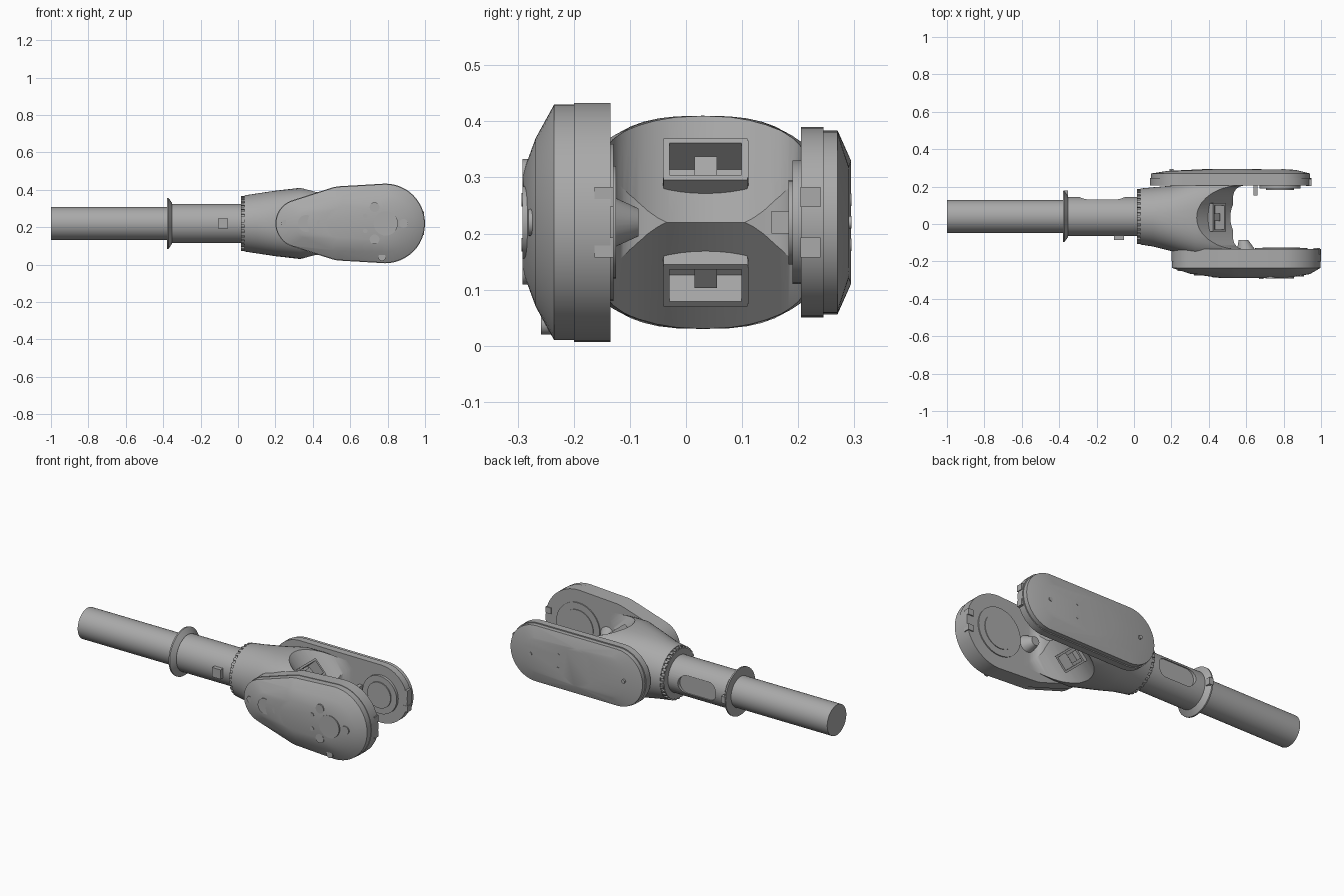
import bpy, bmesh, math
from mathutils import Matrix, Vector

if "Cube" in bpy.data.objects:
    bpy.data.objects.remove(bpy.data.objects["Cube"], do_unlink=True)

grey = bpy.data.materials.new("metal grey")
grey.use_nodes = True
grey.diffuse_color = (0.4, 0.4, 0.4, 1)
grey.node_tree.nodes["Principled BSDF"].inputs["Base Color"].default_value = (0.4, 0.4, 0.4, 1)

AY, AZ = 0.04, 0.22   # axis of the shaft


def finish(bm, name):
    bmesh.ops.recalc_face_normals(bm, faces=bm.faces)
    me = bpy.data.meshes.new(name)
    bm.to_mesh(me)
    bm.free()
    me.materials.append(grey)
    ob = bpy.data.objects.new(name, me)
    bpy.context.collection.objects.link(ob)
    return ob


def loft(name, rings, cap=True):
    """Skin a list of equal-length closed rings."""
    bm = bmesh.new()
    rows = [[bm.verts.new(p) for p in ring] for ring in rings]
    n = len(rows[0])
    for a, b in zip(rows, rows[1:]):
        for i in range(n):
            bm.faces.new((a[i], a[(i + 1) % n], b[(i + 1) % n], b[i]))
    if cap:
        bm.faces.new(rows[0])
        bm.faces.new(rows[-1])
    else:
        for i in range(n):
            a, b = rows[-1], rows[0]
            bm.faces.new((a[i], a[(i + 1) % n], b[(i + 1) % n], b[i]))
    return finish(bm, name)


def oval(x, cy, ry, rz, power=2, n=48):
    """Superellipse ring across the x axis."""
    pts = []
    for i in range(n):
        c, s = math.cos(math.tau * i / n), math.sin(math.tau * i / n)
        pts.append((x, cy + ry * math.copysign(abs(c) ** (2 / power), c),
                    AZ + rz * math.copysign(abs(s) ** (2 / power), s)))
    return pts


def turned(name, profile, closed=False):
    return loft(name, [oval(x, AY, r, r) for x, r in profile], not closed)


def hull(name, circles, n=48):
    """Convex shell round circles (x, radius, y) facing the y axis."""
    bm = bmesh.new()
    for x, r, y in circles:
        for i in range(n):
            a = math.tau * i / n
            bm.verts.new((x + r * math.cos(a), y, AZ + r * math.sin(a)))
    res = bmesh.ops.convex_hull(bm, input=bm.verts)
    junk = [v for v in bm.verts if not v.link_faces]
    bmesh.ops.delete(bm, geom=junk, context='VERTS')
    bmesh.ops.dissolve_limit(bm, angle_limit=0.01, verts=bm.verts, edges=bm.edges)
    return finish(bm, name)


def box(name, centre, size, rot=None):
    bm = bmesh.new()
    bmesh.ops.create_cube(bm, size=1)
    m = Matrix.Translation(centre) @ (rot or Matrix()) @ Matrix.Diagonal((*size, 1))
    bmesh.ops.transform(bm, matrix=m, verts=bm.verts)
    return finish(bm, name)


def disc(name, x, z, r, y0, y1, n=32):
    bm = bmesh.new()
    bmesh.ops.create_cone(bm, cap_ends=True, segments=n, radius1=r, radius2=r, depth=abs(y1 - y0))
    m = Matrix.Translation((x, (y0 + y1) / 2, z)) @ Matrix.Rotation(math.pi / 2, 4, 'X')
    bmesh.ops.transform(bm, matrix=m, verts=bm.verts)
    return finish(bm, name)


def cut(ob, cutter):
    mod = ob.modifiers.new("cut", 'BOOLEAN')
    mod.operation, mod.solver, mod.object = 'DIFFERENCE', 'EXACT', cutter
    bpy.context.view_layer.update()
    bpy.context.view_layer.objects.active = ob
    bpy.ops.object.modifier_apply(modifier=mod.name)
    bpy.data.objects.remove(cutter, do_unlink=True)


# Shaft, flared collar and sleeve
turned("shaft", [(-1, 0.088), (-0.34, 0.088)])
turned("collar", [(-0.38, 0.088), (-0.38, 0.137), (-0.372, 0.137), (-0.352, 0.108), (-0.352, 0.088)], True)
sleeve = turned("sleeve", [(-0.365, 0.105), (0.04, 0.105)])
cut(sleeve, hull("window_cutter", [(x, 0.052, y) for x in (-0.24, -0.1) for y in (0.125, 0.3)]))
box("collar_tab", (-0.365, 0.165, AZ), (0.026, 0.03, 0.04))
box("sleeve_button", (-0.08, -0.072, AZ), (0.055, 0.026, 0.055))

# Toothed ring
turned("ring", [(0.015, 0.1), (0.015, 0.14), (0.045, 0.14), (0.045, 0.1)], True)
for i in range(32):
    a = math.tau * i / 32
    box("ring_tooth", (0.03, AY + 0.141 * math.cos(a), AZ + 0.141 * math.sin(a)),
        (0.026, 0.014, 0.015), Matrix.Rotation(a, 4, 'X'))

# Yoke body, swelling out from the ring towards the arms
body = loft("yoke_body", [oval(*s) for s in (
    (0.035, 0.04, 0.15, 0.15, 2), (0.1, 0.038, 0.158, 0.16, 2),
    (0.2, 0.03, 0.175, 0.175, 2.3), (0.33, 0.03, 0.215, 0.19, 2.7),
    (0.42, 0.03, 0.222, 0.18, 3), (0.62, 0.03, 0.222, 0.163, 3))])

# Saddle between the arms: a waisted slot plus a flat-bottomed slot
IN_F, IN_B = -0.135, 0.205
MID, HALF = (IN_F + IN_B) / 2, (IN_B - IN_F) / 2


def slot(z, nose, corner):
    pts = [(1.2, IN_F, z), (1.2, IN_B, z)]
    for i in range(25):
        a = math.pi / 2 - math.pi * i / 24
        side = math.copysign(HALF - corner, math.sin(a)) if i != 12 else 0
        pts.append((nose + corner * (1 - math.cos(a)), MID + side + corner * math.sin(a), z))
    return pts


cut(body, loft("saddle_cutter", [slot(AZ + d, 0.515 - 0.95 * abs(d), HALF) for d in (-0.3, 0, 0.3)]))
cut(body, loft("flat_cutter", [slot(AZ + d, 0.53, 0.06) for d in (-0.31, 0.31)]))

# Latch pockets above and below the middle of the saddle
for s in (1, -1):
    tilt = Matrix.Rotation(-s * 0.75, 4, 'Y')

    def at(u, y, w):
        return Vector((0.435, MID + y, AZ + s * 0.092)) + tilt.to_3x3() @ Vector((u, 0, w))

    cut(body, box("pocket_cutter", at(0.01, 0, 0), (0.1, 0.13, 0.08), tilt))
    for e in (-1, 1):
        box("pocket_rail", at(0.0, 0, e * 0.045), (0.06, 0.15, 0.012), tilt)
        box("pocket_side", at(0.0, e * 0.07, 0), (0.06, 0.012, 0.09), tilt)
    box("latch_block", at(-0.015, 0, 0), (0.05, 0.04, 0.05), tilt)

# Front arm with its faceted domed cover
FRONT = ((0.33, 0.13), (0.56, 0.2), (0.787, 0.213))
hull("front_arm", [(x, r, y) for x, r in FRONT for y in (IN_F, -0.2)])
hull("front_cover", [(x, r - 0.003, y) for x, r in FRONT for y in (-0.2, -0.235)]
     + [(0.38, 0.08, -0.266), (0.56, 0.15, -0.268), (0.79, 0.15, -0.268)]
     + [(0.56, 0.09, -0.29), (0.72, 0.09, -0.29)])

# Round fittings on the front cover
for x, z, r, y in ((0.79, 0.22, 0.065, -0.291), (0.365, 0.22, 0.045, -0.276),
                   (0.44, 0.22, 0.02, -0.285), (0.25, 0.22, 0.018, -0.252),
                   (0.73, 0.307, 0.026, -0.291), (0.73, 0.135, 0.026, -0.291),
                   (0.885, 0.22, 0.024, -0.281), (0.77, 0.04, 0.02, -0.258),
                   (0.68, 0.26, 0.012, -0.293), (0.68, 0.18, 0.012, -0.293)):
    disc("cover_fitting", x, z, r, y, y + 0.02)

# Back arm with a slim cover plate
BACK = ((0.255, 0.17), (0.78, 0.168))
hull("back_arm", [(x, r, y) for x, r in BACK for y in (IN_B, 0.245)])
hull("back_cover", [(x, r - 0.006, y) for x, r in BACK for y in (0.24, 0.27)]
     + [(0.3, 0.12, 0.284), (0.5, 0.11, 0.294), (0.76, 0.1, 0.29)])
for x, z in ((0.2, 0.22), (0.62, 0.26), (0.62, 0.18), (0.8, 0.22)):
    disc("back_screw", x, z, 0.011, 0.28, 0.295, 16)

# Bearing faces on the inside of both arms
disc("back_bearing", 0.78, AZ, 0.11, IN_B + 0.01, 0.19)
disc("back_bearing_hub", 0.78, AZ, 0.075, IN_B, 0.183)
disc("front_bearing", 0.787, AZ, 0.14, IN_F - 0.01, -0.129)
disc("front_bearing_hub", 0.787, AZ, 0.1, IN_F, -0.125)
box("back_pin", (0.65, 0.18, AZ), (0.022, 0.055, 0.04))
hull("front_lump", [(0.6, 0.05, -0.14), (0.585, 0.025, -0.085)])

# Stop tabs at the arm tips
for e in (-1, 1):
    box("front_stop", (0.978, -0.146, AZ + e * 0.045), (0.035, 0.034, 0.035))
    box("back_stop", (0.935, 0.222, AZ + e * 0.045), (0.03, 0.036, 0.035))

# Smooth shading with crisp edges
bpy.ops.object.select_all(action='DESELECT')
for ob in bpy.context.scene.objects:
    if ob.type == 'MESH':
        ob.select_set(True)
        bpy.context.view_layer.objects.active = ob
bpy.ops.object.shade_smooth_by_angle(angle=math.radians(30))
